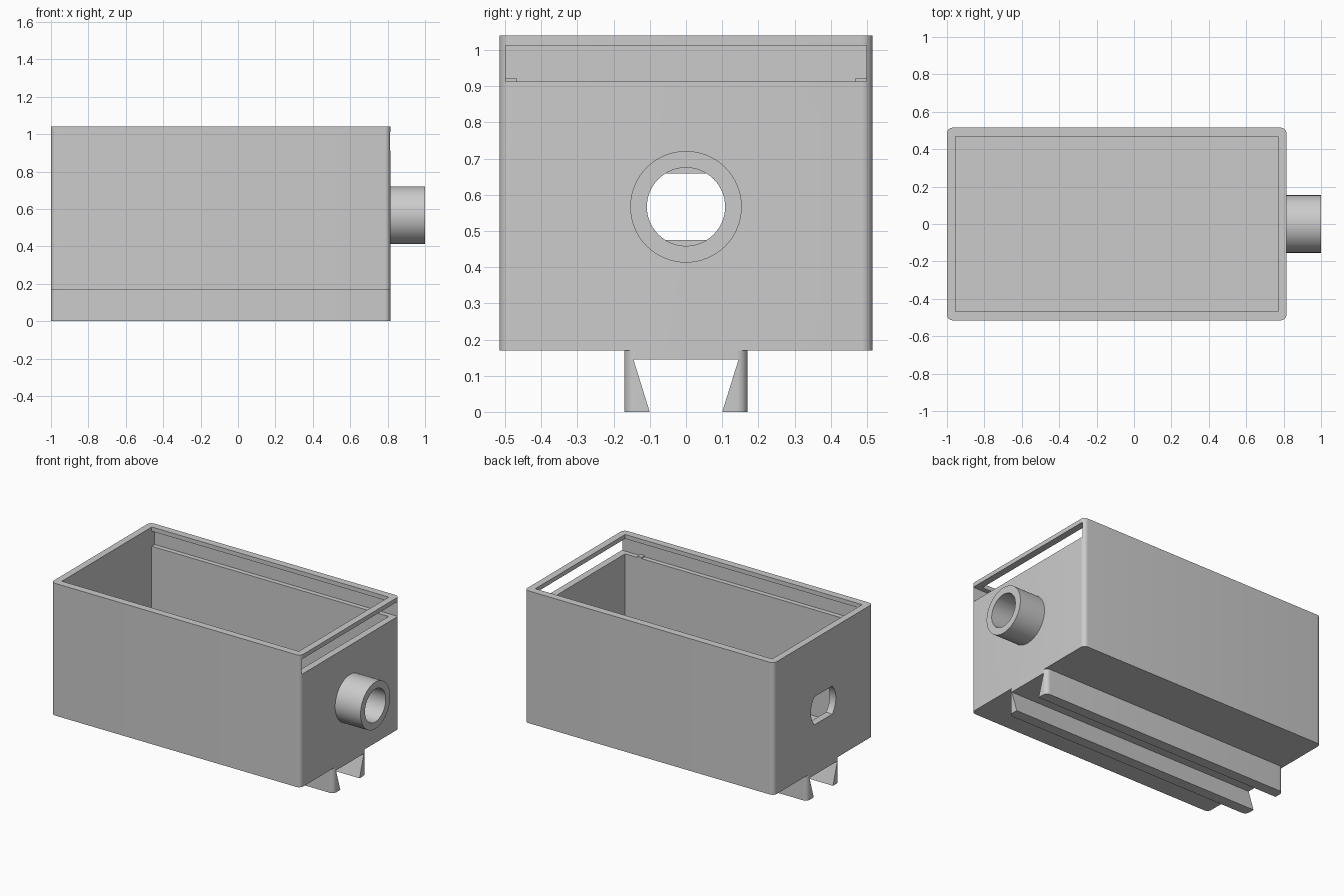
import bpy, bmesh, math
from mathutils import Vector

if "Cube" in bpy.data.objects:
    bpy.data.objects.remove(bpy.data.objects["Cube"])

grey = bpy.data.materials.new("plain grey")
grey.diffuse_color = (0.6, 0.6, 0.6, 1)
grey.use_nodes = True
grey.node_tree.nodes["Principled BSDF"].inputs["Base Color"].default_value = grey.diffuse_color


def prism(name, profile, lo, hi, axis):
    """Extrude a 2D profile: axis 'z' takes (x, y) points, axis 'x' takes (y, z)."""
    bm = bmesh.new()
    place = (lambda a, b, t: (a, b, t)) if axis == 'z' else (lambda a, b, t: (t, a, b))
    face = bm.faces.new([bm.verts.new(place(a, b, lo)) for a, b in profile])
    new = bmesh.ops.extrude_face_region(bm, geom=[face])['geom']
    verts = [v for v in new if isinstance(v, bmesh.types.BMVert)]
    bmesh.ops.translate(bm, verts=verts, vec=Vector(place(0, 0, hi - lo)))
    bmesh.ops.recalc_face_normals(bm, faces=bm.faces)
    mesh = bpy.data.meshes.new(name)
    bm.to_mesh(mesh)
    bm.free()
    mesh.materials.append(grey)
    obj = bpy.data.objects.new(name, mesh)
    bpy.context.collection.objects.link(obj)
    return obj


def rect(a0, a1, b0, b1):
    return [(a0, b0), (a1, b0), (a1, b1), (a0, b1)]


def round_rect(x0, x1, y0, y1, r, n=8):
    pts = []
    for i, (cx, cy) in enumerate(rect(x0 + r, x1 - r, y0 + r, y1 - r)):
        for k in range(n + 1):
            a = math.pi + (i + k / n) * math.pi / 2
            pts.append((cx + r * math.cos(a), cy + r * math.sin(a)))
    return pts


def circle(r, cz, clip=9, n=64):
    """Circle in y, z; clip flattens the top and bottom."""
    return [(r * math.cos(2 * math.pi * k / n),
             cz + max(-clip, min(clip, r * math.sin(2 * math.pi * k / n)))) for k in range(n)]


def activate(obj):
    bpy.ops.object.select_all(action='DESELECT')
    obj.select_set(True)
    bpy.context.view_layer.objects.active = obj


def cut(obj, *prism_args):
    tool = prism("cutter", *prism_args)
    tool.hide_render = True
    mod = obj.modifiers.new("cut", 'BOOLEAN')
    mod.operation, mod.solver, mod.object = 'DIFFERENCE', 'EXACT', tool
    activate(obj)
    bpy.ops.object.modifier_apply(modifier=mod.name)
    bpy.data.objects.remove(tool)


X0, X1, HOLE_Z = -1.0, 0.815, 0.567

# open box with rounded vertical corners
box = prism("box_body", round_rect(X0, X1, -0.515, 0.515, 0.03), 0.17, 1.04, 'z')
cut(box, rect(-0.955, 0.77, -0.467, 0.467), 0.215, 1.2, 'z')       # cavity
cut(box, rect(-0.498, 0.498, 0.913, 1.012), -0.955, 0.9, 'x')      # sliding lid slot
cut(box, circle(0.108, HOLE_Z), 0.7, 0.9, 'x')                     # bore behind the nozzle
cut(box, circle(0.13, HOLE_Z, 0.092), -1.1, -0.9, 'x')             # flat-sided socket hole

# hollow round nozzle on the right wall
nozzle = prism("nozzle", circle(0.154, HOLE_Z), X1, 1.0, 'x')
cut(nozzle, circle(0.108, HOLE_Z), 0.7, 1.1, 'x')

# dovetail mounting rail underneath
rail = prism("mounting_rail", round_rect(X0, X1, -0.17, 0.17, 0.03), 0, 0.17, 'z')
e = 0.045 / 0.145 * 0.05
cut(rail, [(-0.10 + e, -0.05), (0.10 - e, -0.05), (0.145, 0.145), (-0.145, 0.145)], -1.1, 0.9, 'x')

# small lid catches on the slot ledges
for side, y in (("front", -0.4825), ("back", 0.4825)):
    prism("lid_catch_" + side, rect(y - 0.0155, y + 0.0155, 0.913, 0.921), 0.65, 0.68, 'x')

for obj in (box, nozzle, rail):
    activate(obj)
    bpy.ops.object.shade_smooth_by_angle(angle=math.radians(30))
